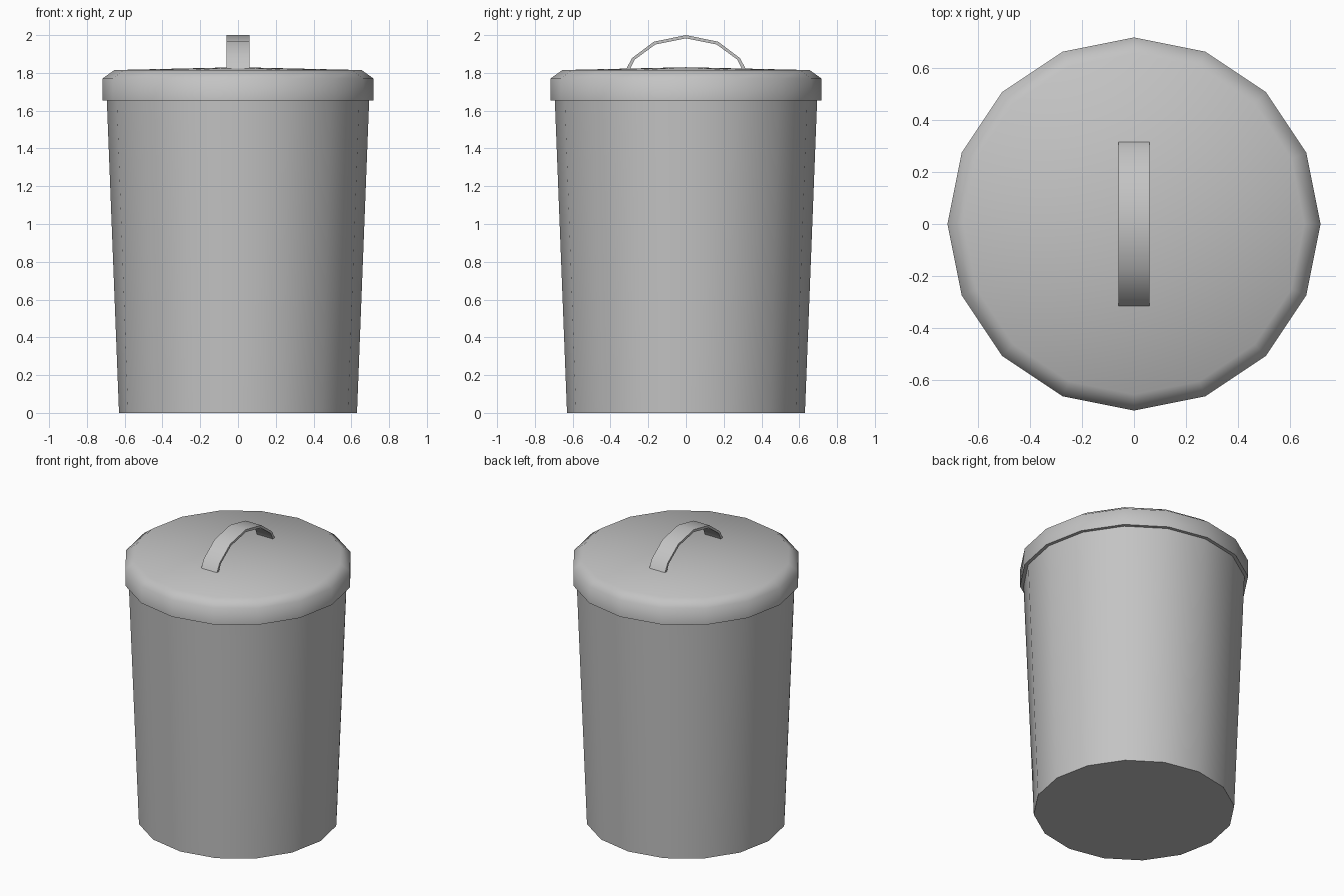
import bpy, bmesh, math
from mathutils import Vector

SIDES = 16

if "Cube" in bpy.data.objects:
    bpy.data.objects.remove(bpy.data.objects["Cube"], do_unlink=True)

metal = bpy.data.materials.new("grey metal")
metal.use_nodes = True
metal.diffuse_color = (0.55, 0.55, 0.55, 1)
metal.node_tree.nodes["Principled BSDF"].inputs["Base Color"].default_value = metal.diffuse_color


def finish(name, bm, angle):
    bmesh.ops.recalc_face_normals(bm, faces=bm.faces)
    mesh = bpy.data.meshes.new(name)
    bm.to_mesh(mesh)
    bm.free()
    mesh.materials.append(metal)
    obj = bpy.data.objects.new(name, mesh)
    bpy.context.collection.objects.link(obj)
    bpy.ops.object.select_all(action='DESELECT')
    obj.select_set(True)
    bpy.context.view_layer.objects.active = obj
    bpy.ops.object.shade_smooth_by_angle(angle=math.radians(angle))
    return obj


def lathe(name, profile, angle):
    """Spin a (radius, height) profile around z."""
    bm = bmesh.new()
    verts = [bm.verts.new((r, 0, z)) for r, z in profile]
    edges = [bm.edges.new(pair) for pair in zip(verts, verts[1:])]
    bmesh.ops.spin(bm, geom=verts + edges, axis=(0, 0, 1), cent=(0, 0, 0),
                   angle=math.tau, steps=SIDES, use_merge=True)
    bmesh.ops.remove_doubles(bm, verts=bm.verts, dist=0.0005)
    return finish(name, bm, angle)


# Tapered bin body
lathe("bin_body", [(0, 0), (0.63, 0), (0.695, 1.67)], 40)

# Overhanging lid with a bevelled rim and a slightly domed top
lathe("lid", [(0.69, 1.655), (0.717, 1.655), (0.717, 1.77),
              (0.655, 1.815), (0, 1.83)], 60)

# Arched strap handle running front to back
half = [(0.317, 1.82), (0.286, 1.878), (0.17, 1.965)]
outer = half + [(0, 2.0)] + [(-y, z) for y, z in reversed(half)]
inner_half = [(0.296, 1.82), (0.272, 1.87), (0.163, 1.95)]
inner = inner_half + [(0, 1.983)] + [(-y, z) for y, z in reversed(inner_half)]

bm = bmesh.new()
rings = []
for (yo, zo), (yi, zi) in zip(outer, inner):
    corners = [(-0.06, yo, zo), (0.06, yo, zo), (0.06, yi, zi), (-0.06, yi, zi)]
    rings.append([bm.verts.new(Vector(c)) for c in corners])
for a, b in zip(rings, rings[1:]):
    for i in range(4):
        j = (i + 1) % 4
        bm.faces.new((a[i], a[j], b[j], b[i]))
bm.faces.new(rings[0])
bm.faces.new(rings[-1])
finish("lid_handle", bm, 45)
